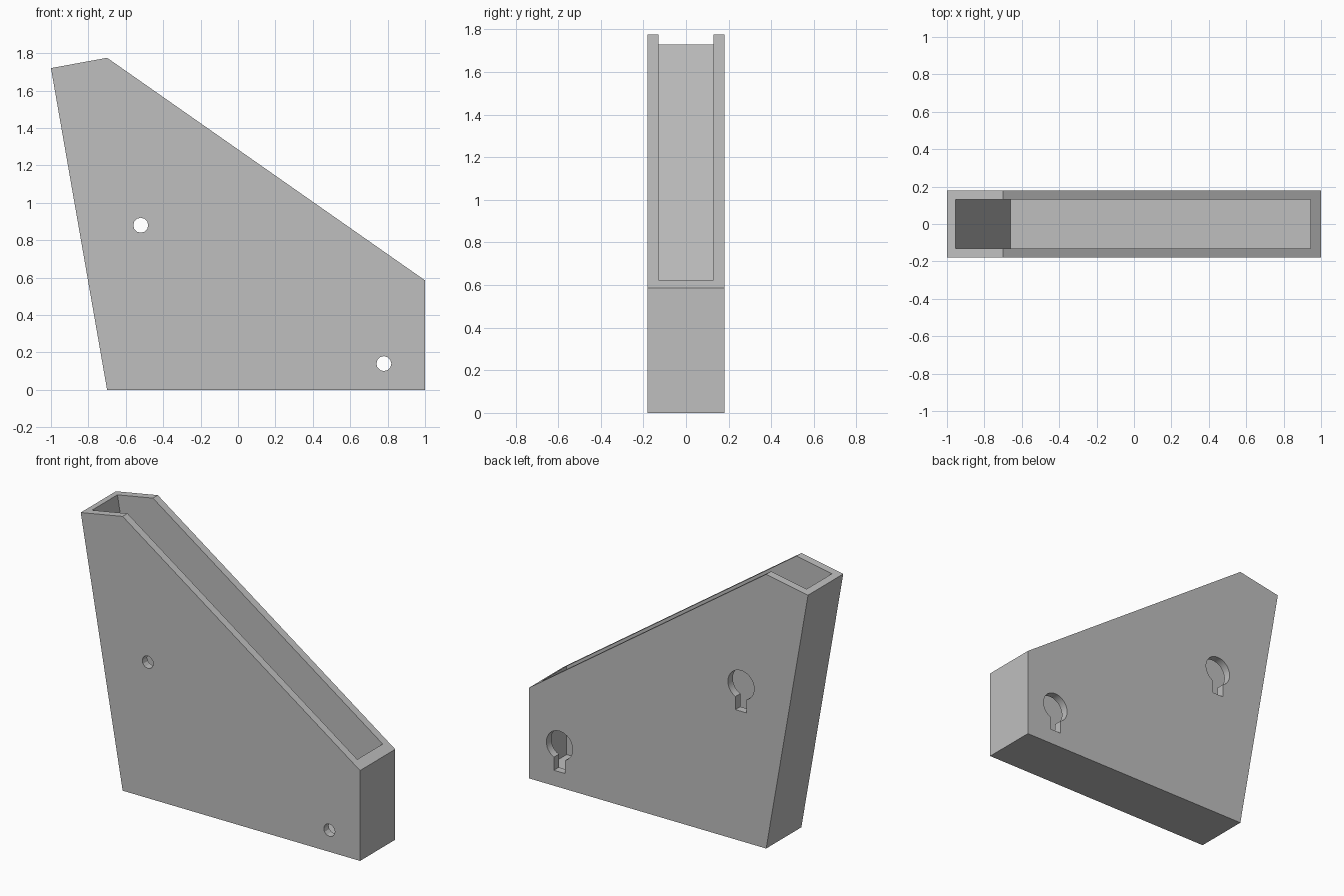
import bpy
import bmesh
import math

cube = bpy.data.objects.get("Cube")
if cube:
    bpy.data.objects.remove(cube, do_unlink=True)

grey = bpy.data.materials.new("light_grey")
grey.use_nodes = True
colour = (0.52, 0.52, 0.52, 1)
grey.diffuse_color = colour
grey.node_tree.nodes["Principled BSDF"].inputs["Base Color"].default_value = colour


def prism(name, profile, y0, y1):
    """Extrude an (x, z) outline from y0 to y1."""
    bm = bmesh.new()
    face = bm.faces.new([bm.verts.new((x, y0, z)) for x, z in profile])
    side = bmesh.ops.extrude_face_region(bm, geom=[face])
    verts = [v for v in side["geom"] if isinstance(v, bmesh.types.BMVert)]
    bmesh.ops.translate(bm, verts=verts, vec=(0, y1 - y0, 0))
    bmesh.ops.recalc_face_normals(bm, faces=bm.faces)
    mesh = bpy.data.meshes.new(name)
    bm.to_mesh(mesh)
    bm.free()
    mesh.materials.append(grey)
    obj = bpy.data.objects.new(name, mesh)
    bpy.context.collection.objects.link(obj)
    return obj


def cut(target, cutter):
    """Subtract the cutter from the target and discard it."""
    cutter.hide_render = True
    mod = target.modifiers.new("cut", "BOOLEAN")
    mod.operation = "DIFFERENCE"
    mod.solver = "EXACT"
    mod.object = cutter
    bpy.context.view_layer.objects.active = target
    bpy.ops.object.modifier_apply(modifier=mod.name)
    bpy.data.objects.remove(cutter, do_unlink=True)


def arc(cx, cz, r, start, end, count):
    step = (end - start) / count
    return [(cx + r * math.cos(start + i * step), cz + r * math.sin(start + i * step))
            for i in range(count + 1)]


# Leaning five-sided body
holder = prism("wall_holder", [(-0.7, 0), (1, 0), (1, 0.585), (-0.7, 1.775), (-1, 1.72)],
               -0.18, 0.18)

# Open-topped pocket with walls of even thickness
cut(holder, prism("pocket_cutter", [(-0.66, 0.05), (0.945, 0.05), (0.945, 2), (-1.002, 2)],
                  -0.13, 0.13))

# Screw access holes in front, keyhole hangers behind
SLOT, HEAD = 0.04, 0.094
for x, z in [(-0.52, 0.88), (0.78, 0.14)]:
    hole = arc(x, z, SLOT, 0, math.tau, 12)[:-1]
    cut(holder, prism("access_cutter", hole, -0.3, 0))
    gap = math.asin(SLOT / HEAD)
    head = arc(x, z + 0.13, HEAD, -math.pi / 2 + gap, 1.5 * math.pi - gap, 28)
    keyhole = head + [(x - SLOT, z - SLOT), (x + SLOT, z - SLOT)]
    cut(holder, prism("keyhole_cutter", keyhole, 0, 0.3))

# Rounded holes shade smoothly, all corners stay crisp
bpy.ops.object.select_all(action="DESELECT")
holder.select_set(True)
bpy.context.view_layer.objects.active = holder
bpy.ops.object.shade_smooth_by_angle(angle=math.radians(20))
